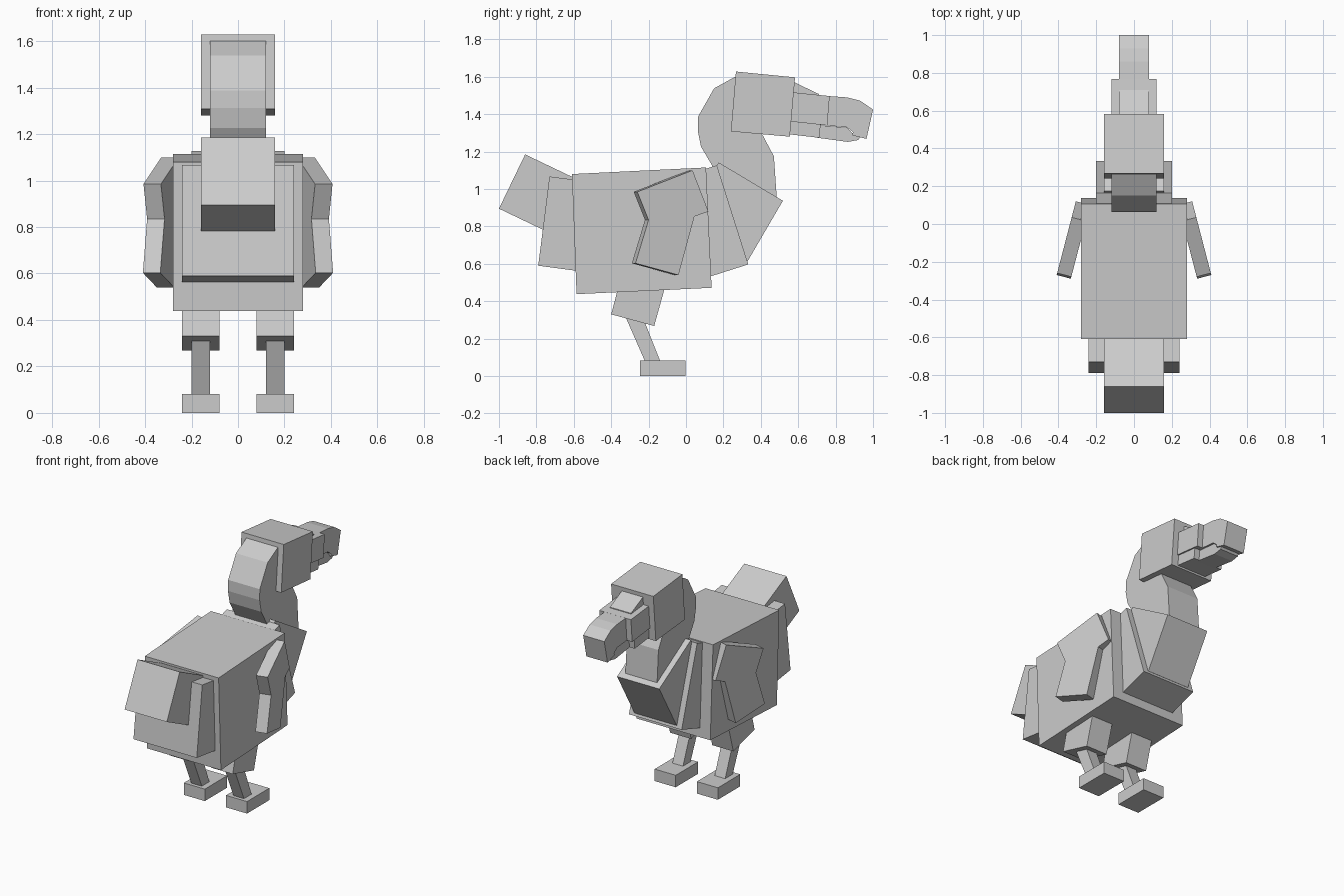
import bpy, bmesh


def slab(name, profile, x0, x1, shear=None):
    """Extrude a side profile of (y, z) points from x0 to x1.
    shear(x, y) can lean the slab and returns a new (x, y)."""
    bm = bmesh.new()
    rings = []
    for x in (x0, x1):
        ring = []
        for y, z in profile:
            px, py = shear(x, y) if shear else (x, y)
            ring.append(bm.verts.new((px, py, z)))
        rings.append(ring)
    a, b = rings
    bm.faces.new(a)
    bm.faces.new(b)
    n = len(profile)
    for i in range(n):
        j = (i + 1) % n
        bm.faces.new((a[i], a[j], b[j], b[i]))
    bmesh.ops.recalc_face_normals(bm, faces=bm.faces)
    mesh = bpy.data.meshes.new(name)
    bm.to_mesh(mesh)
    bm.free()
    obj = bpy.data.objects.new(name, mesh)
    bpy.context.collection.objects.link(obj)
    return obj


def centred(name, half, profile):
    return slab(name, profile, -half, half)


def paired(name, profile, x0, x1, shear=None):
    obj = slab(name, profile, x0, x1, shear)
    obj.modifiers.new("mirror", 'MIRROR').use_clip = False
    return obj


# Body, rump and tail
centred("body", 0.28, [(-0.61, 1.08), (0.107, 1.115), (0.137, 0.472), (-0.585, 0.438)])
centred("rump", 0.24, [(-0.73, 1.067), (-0.79, 0.59), (-0.49, 0.55), (-0.43, 1.028)])
centred("tail", 0.16, [(-0.86, 1.185), (-1.0, 0.895), (-0.68, 0.742), (-0.54, 1.032)])

# Chest blocks
centred("chest", 0.20, [(0.165, 1.127), (0.333, 0.597), (0.05, 0.507), (-0.118, 1.037)])
centred("breast", 0.16, [(0.175, 1.142), (0.518, 0.937), (0.33, 0.615), (-0.01, 0.82)])

# Curved neck and head
centred("neck", 0.12, [
    (0.262, 1.60), (0.15, 1.538), (0.065, 1.388), (0.063, 1.313), (0.08, 1.227),
    (0.14, 1.125), (0.20, 0.99), (0.485, 0.955), (0.47, 1.175), (0.41, 1.288),
    (0.38, 1.35), (0.40, 1.45)])
centred("head", 0.16, [(0.267, 1.628), (0.583, 1.597), (0.555, 1.28), (0.24, 1.308)])

# Hooked beak
centred("beak_ridge", 0.08, [(0.57, 1.575), (0.71, 1.508), (0.71, 1.45), (0.57, 1.45)])
centred("beak_base", 0.12, [(0.55, 1.519), (0.768, 1.497), (0.755, 1.34), (0.54, 1.363)])
centred("beak_hook", 0.08, [
    (0.72, 1.50), (0.86, 1.49), (0.93, 1.473), (1.0, 1.425), (0.965, 1.268),
    (0.89, 1.287), (0.892, 1.305), (0.86, 1.33), (0.72, 1.343)])
centred("jaw_base", 0.11, [(0.53, 1.366), (0.72, 1.348), (0.712, 1.274), (0.53, 1.295)])
centred("jaw_tip", 0.07, [
    (0.69, 1.343), (0.86, 1.328), (0.888, 1.30), (0.93, 1.275), (0.92, 1.262),
    (0.865, 1.252), (0.69, 1.276)])

# Wings, splayed outwards towards the tail
def splay(x, y):
    return x + (0.12 - y) * 0.26, y - (0.308 - x) * 0.26

for part, outline in (
        ("upper_wing", [(-0.26, 0.985), (0.035, 1.10), (0.12, 0.88), (0.045, 0.853), (-0.20, 0.835)]),
        ("lower_wing", [(-0.20, 0.835), (0.045, 0.853), (-0.04, 0.54), (-0.27, 0.603)])):
    paired(part, outline, 0.233, 0.308, splay)

# Legs
paired("thigh", [(-0.35, 0.52), (-0.40, 0.33), (-0.17, 0.268), (-0.115, 0.465)], 0.08, 0.24)
paired("shin", [(-0.36, 0.40), (-0.265, 0.40), (-0.12, 0.035), (-0.20, 0.035)], 0.12, 0.20)
paired("foot", [(-0.245, 0.0), (-0.003, 0.0), (-0.003, 0.082), (-0.245, 0.082)], 0.08, 0.24)
